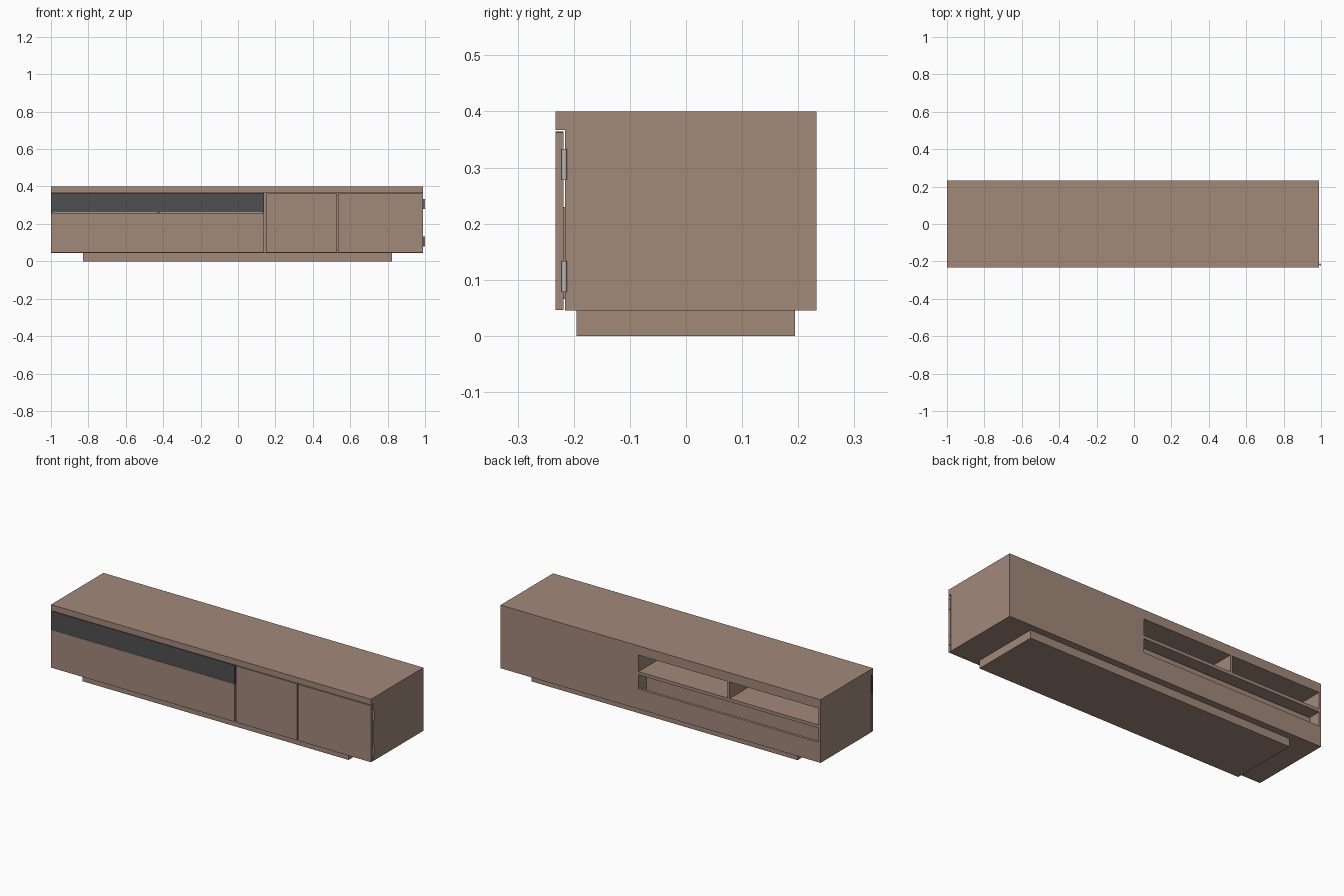
import bpy
import bmesh
from mathutils import Vector

if "Cube" in bpy.data.objects:
    bpy.data.objects.remove(bpy.data.objects["Cube"])


def material(name, rgb):
    m = bpy.data.materials.new(name)
    m.diffuse_color = (*rgb, 1)
    m.use_nodes = True
    m.node_tree.nodes["Principled BSDF"].inputs["Base Color"].default_value = m.diffuse_color
    return m


wood = material("wood", (0.36, 0.25, 0.195))
cloth = material("dark_cloth", (0.08, 0.08, 0.08))
steel = material("steel", (0.45, 0.45, 0.45))


def box(name, x, y, z, mat=wood):
    """Axis-aligned box from (min, max) ranges."""
    bm = bmesh.new()
    bmesh.ops.create_cube(bm, size=1)
    for v in bm.verts:
        v.co = Vector([r[0] if c < 0 else r[1] for c, r in zip(v.co, (x, y, z))])
    mesh = bpy.data.meshes.new(name)
    bm.to_mesh(mesh)
    bm.free()
    ob = bpy.data.objects.new(name, mesh)
    bpy.context.collection.objects.link(ob)
    mesh.materials.append(mat)
    return ob


def carve(target, x, y, z):
    """Subtract a box and apply the cut."""
    cutter = box("cutter", x, y, z)
    cutter.hide_render = True
    mod = target.modifiers.new("cut", 'BOOLEAN')
    mod.operation, mod.solver, mod.object = 'DIFFERENCE', 'EXACT', cutter
    bpy.context.view_layer.objects.active = target
    bpy.ops.object.modifier_apply(modifier=mod.name)
    bpy.data.objects.remove(cutter)


# Carcass: front rebate, cupboard, two through compartments, drawer bay, rear slot
carcass = box("carcass", (-1, 0.99), (-0.233, 0.233), (0.045, 0.4))
carve(carcass, (-1.1, 1.1), (-0.3, -0.216), (0, 0.367))
carve(carcass, (0.152, 0.975), (-0.3, 0.218), (0.062, 0.348))
for x in ((-0.988, -0.434), (-0.42, 0.132)):
    carve(carcass, x, (-0.3, 0.3), (0.255, 0.348))
carve(carcass, (-0.988, 0.132), (-0.3, 0.218), (0.062, 0.237))
carve(carcass, (-0.988, 0.132), (0.15, 0.3), (0.158, 0.237))

# Recessed plinth
box("plinth", (-0.83, 0.824), (-0.195, 0.194), (0, 0.045))

# Fronts: drawer, cloth panel and two doors
FRONT = (-0.233, -0.218)
drawer_front = box("drawer_front", (-1, 0.14), FRONT, (0.046, 0.259))
box("cloth_panel", (-1, 0.14), FRONT, (0.26, 0.364), cloth)
box("inner_door", (0.15, 0.53), FRONT, (0.046, 0.363))
box("outer_door", (0.535, 0.99), FRONT, (0.046, 0.363))

# Drawer box behind the drawer front
drawer = box("drawer_box", (-0.982, 0.126), (-0.218, 0.17), (0.066, 0.23))
carve(drawer, (-0.97, 0.114), (-0.206, 0.158), (0.078, 0.3))

# Hinge knuckles on the right edge
for label, z in (("lower", 0.106), ("upper", 0.306)):
    bpy.ops.mesh.primitive_cylinder_add(vertices=16, radius=0.005, depth=0.055,
                                        location=(0.995, -0.217, z))
    hinge = bpy.context.object
    hinge.name = label + "_hinge"
    hinge.data.materials.append(steel)
    bpy.ops.object.shade_smooth_by_angle()
